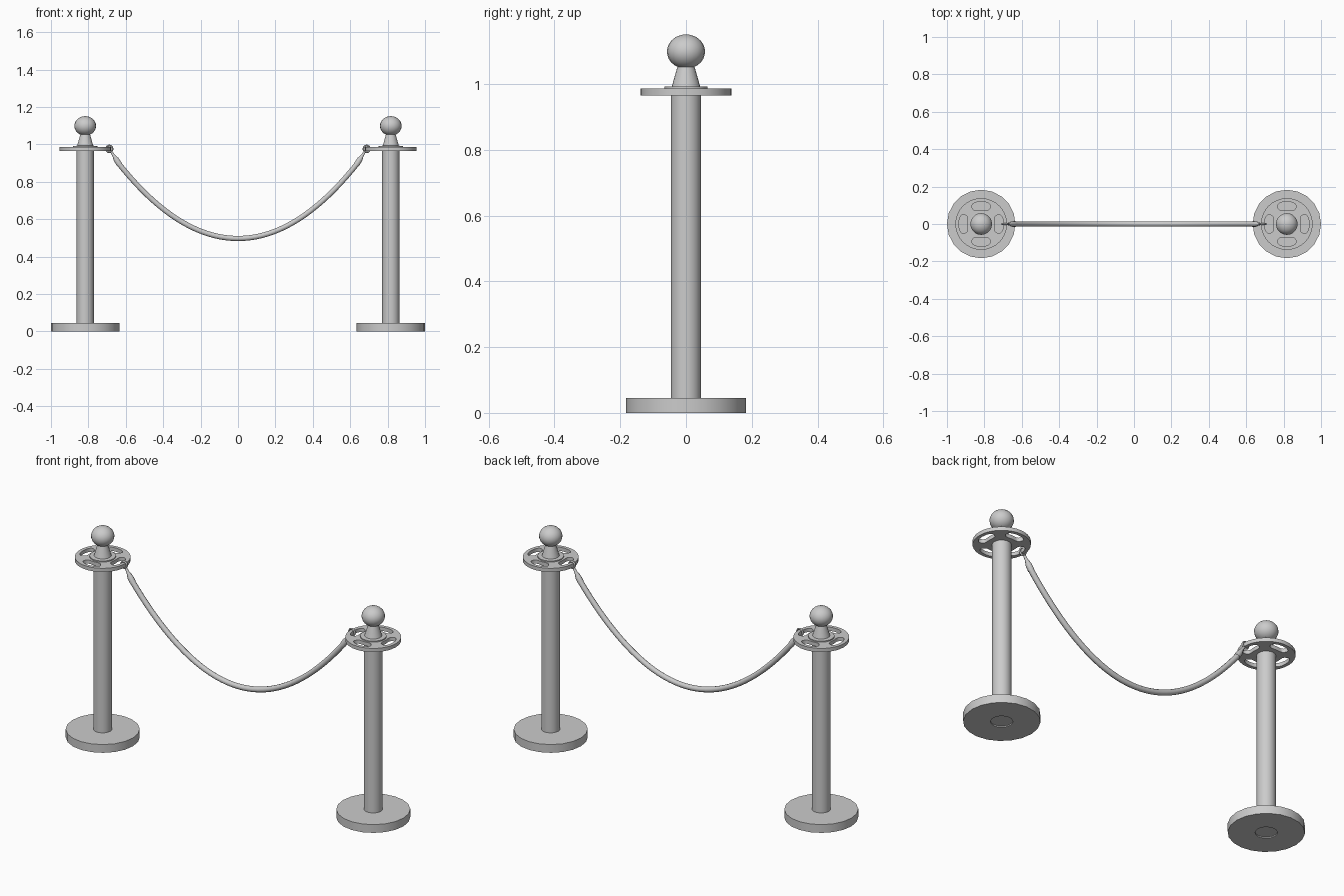
import bpy, bmesh
from math import sin, cos, tau, radians, copysign
from mathutils import Vector

if "Cube" in bpy.data.objects:
    bpy.data.objects.remove(bpy.data.objects["Cube"])

POST_X = 0.817


def finish(obj, angle=35):
    bpy.ops.object.select_all(action='DESELECT')
    bpy.context.view_layer.objects.active = obj
    obj.select_set(True)
    if obj.type == 'CURVE':
        bpy.ops.object.convert(target='MESH')
        obj = bpy.context.object
    bpy.ops.object.shade_smooth_by_angle(angle=radians(angle))
    return obj


def lathe(name, profile, x, sides):
    """Spin an (r, z) profile around a vertical axis at x."""
    bm = bmesh.new()
    verts = [bm.verts.new((r, 0, z)) for r, z in profile]
    edges = [bm.edges.new(p) for p in zip(verts, verts[1:])]
    bmesh.ops.spin(bm, geom=verts + edges, cent=(0, 0, 0), axis=(0, 0, 1),
                   angle=tau, steps=sides, use_merge=False)
    bmesh.ops.remove_doubles(bm, verts=bm.verts, dist=1e-5)
    bmesh.ops.recalc_face_normals(bm, faces=bm.faces)
    me = bpy.data.meshes.new(name)
    bm.to_mesh(me)
    bm.free()
    obj = bpy.data.objects.new(name, me)
    bpy.context.collection.objects.link(obj)
    obj.location.x = x
    return finish(obj)


def add_spline(curve, pts, radii=None, cyclic=False):
    sp = curve.splines.new('POLY')
    sp.points.add(len(pts) - 1)
    for i, p in enumerate(pts):
        sp.points[i].co = (*p, 1)
        sp.points[i].radius = radii[i] if radii else 1
    sp.use_cyclic_u = cyclic


def tube(name, pts, radius, radii=None, cyclic=False, res=3):
    cu = bpy.data.curves.new(name, 'CURVE')
    cu.dimensions = '3D'
    cu.bevel_depth = radius
    cu.bevel_resolution = res
    cu.use_fill_caps = True
    add_spline(cu, pts, radii, cyclic)
    obj = bpy.data.objects.new(name, cu)
    bpy.context.collection.objects.link(obj)
    return finish(obj, 45)


def slotted_disc(name, x):
    """Flat ring plate with four rounded kidney slots."""
    cu = bpy.data.curves.new(name, 'CURVE')
    cu.dimensions = '2D'
    cu.fill_mode = 'BOTH'
    cu.extrude = 0.01
    add_spline(cu, [(0.138 * cos(tau * i / 32), 0.138 * sin(tau * i / 32), 0)
                    for i in range(32)], cyclic=True)
    soft = lambda v: copysign(abs(v) ** 0.65, v)
    for k in range(4):
        pts = []
        for i in range(24):
            t = tau * i / 24
            r = 0.097 + 0.023 * soft(cos(t))
            a = tau * k / 4 + radians(29) * soft(sin(t))
            pts.append((r * cos(a), r * sin(a), 0))
        add_spline(cu, pts, cyclic=True)
    obj = bpy.data.objects.new(name, cu)
    bpy.context.collection.objects.link(obj)
    obj.location = (x, 0, 0.976)
    return finish(obj)


def sag(x):
    return 0.497 + 0.985 * x * x


for side, s in (("left", -1), ("right", 1)):
    x = s * POST_X
    # foot with a shallow recess underneath
    lathe(side + "_base", [(0, 0.006), (0.053, 0.006), (0.053, 0), (0.183, 0),
                           (0.183, 0.045), (0, 0.045)], x, 20)
    lathe(side + "_pole", [(0, 0.03), (0.046, 0.03), (0.046, 0.97), (0, 0.97)], x, 24)
    slotted_disc(side + "_rope_disc", x)
    # collar and tapered neck
    lathe(side + "_neck", [(0, 0.98), (0.065, 0.98), (0.065, 0.992), (0.043, 0.993),
                           (0.024, 1.06), (0, 1.06)], x, 24)
    # ball finial
    bpy.ops.mesh.primitive_uv_sphere_add(segments=20, ring_count=14, radius=0.058,
                                         location=(x, 0, 1.099))
    ball = bpy.context.object
    ball.name = side + "_ball"
    ball.scale.z = 0.9
    finish(ball)
    # hook looped around the disc rim through the slot
    tube(side + "_hook", [(s * 0.688 + 0.017 * cos(tau * i / 16), 0,
                           0.976 + 0.018 * sin(tau * i / 16)) for i in range(16)],
         0.005, cyclic=True, res=2)
    # tapered ferrule joining hook and rope
    a, b = Vector((s * 0.677, 0, 0.96)), Vector((s * 0.635, 0, sag(0.635)))
    tube(side + "_ferrule", [a.lerp(b, f) for f in (0, 0.3, 0.6, 1)], 0.016,
         [0.4, 0.5, 0.95, 1])

# sagging rope
xs = [-0.645 + 1.29 * i / 40 for i in range(41)]
tube("rope", [(x, 0, sag(x)) for x in xs], 0.0145)
